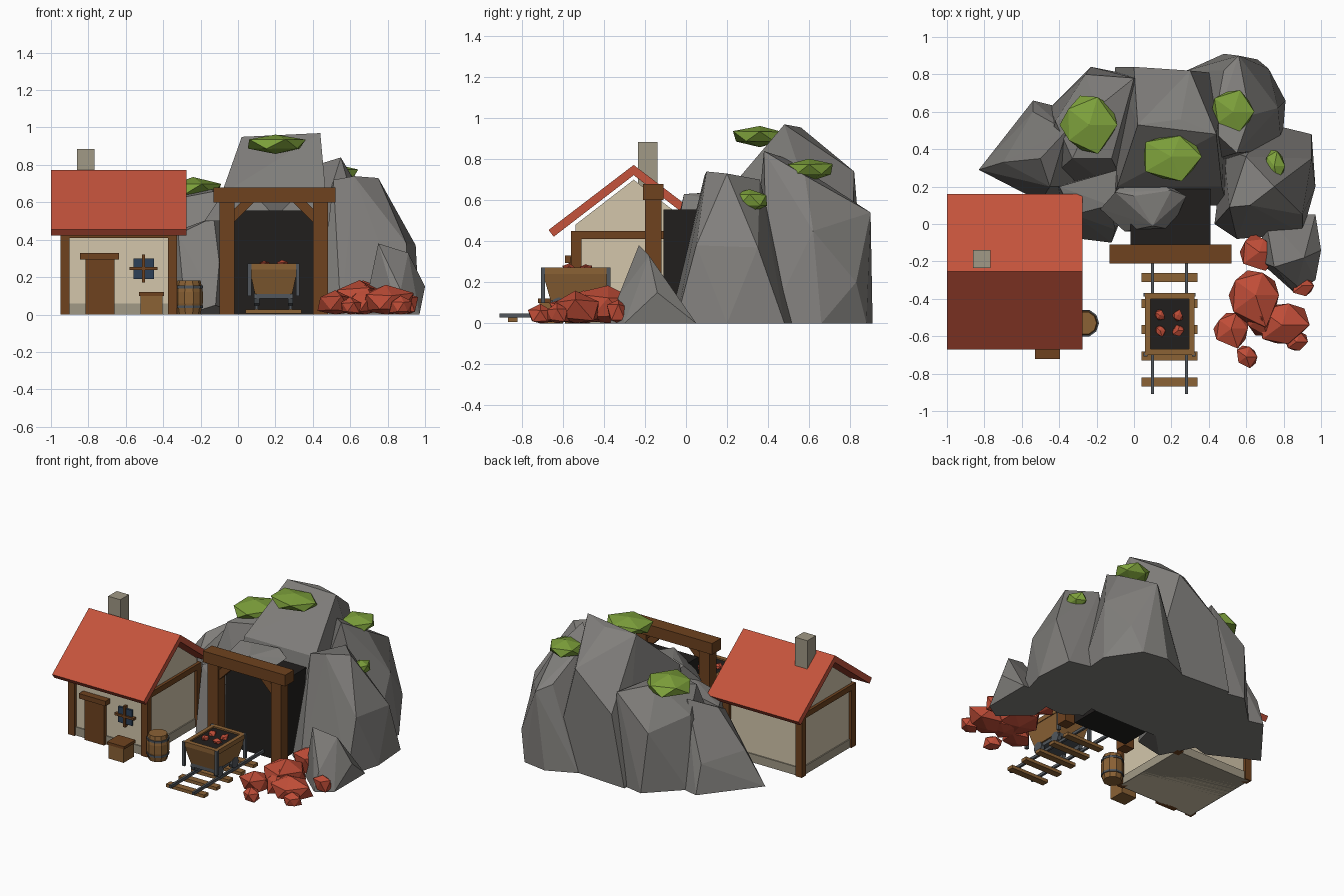
import bpy, bmesh, random
from math import sin, cos, pi
from mathutils import Vector, Matrix

if "Cube" in bpy.data.objects:
    bpy.data.objects.remove(bpy.data.objects["Cube"])

random.seed(4)

def material(name, r, g, b):
    m = bpy.data.materials.new(name)
    m.diffuse_color = [(c / 255) ** 2.2 for c in (r, g, b)] + [1]
    m.use_nodes = True
    m.node_tree.nodes["Principled BSDF"].inputs["Base Color"].default_value = m.diffuse_color
    return m

STONE = material("stone", 128, 126, 123)
GRASS = material("grass", 125, 160, 62)
ROOF = material("roof_red", 195, 84, 62)
ORE = material("ore_red", 190, 78, 58)
PLASTER = material("plaster", 210, 197, 170)
MASONRY = material("masonry", 160, 152, 133)
TIMBER = material("timber", 110, 68, 36)
PLANK = material("plank", 138, 98, 56)
DARK = material("dark", 38, 36, 35)
METAL = material("metal", 82, 87, 92)
GLASS = material("glass", 48, 66, 88)

def finish(name, bm, mat):
    bmesh.ops.recalc_face_normals(bm, faces=bm.faces)
    me = bpy.data.meshes.new(name)
    bm.to_mesh(me)
    bm.free()
    me.materials.append(mat)
    ob = bpy.data.objects.new(name, me)
    bpy.context.collection.objects.link(ob)
    return ob

def hull(name, pts, mat):
    bm = bmesh.new()
    for p in pts:
        bm.verts.new(p)
    bmesh.ops.convex_hull(bm, input=bm.verts[:])
    loose = [v for v in bm.verts if not v.link_faces]
    bmesh.ops.delete(bm, geom=loose, context='VERTS')
    bmesh.ops.dissolve_limit(bm, angle_limit=0.01, verts=bm.verts[:], edges=bm.edges[:])
    return finish(name, bm, mat)

def box(name, x0, x1, y0, y1, z0, z1, mat, tilt=0):
    """Axis-aligned box, optionally tilted about its own y axis."""
    c = Vector(((x0 + x1) / 2, (y0 + y1) / 2, (z0 + z1) / 2))
    rot = Matrix.Rotation(tilt, 3, 'Y')
    pts = [c + rot @ (Vector((x, y, z)) - c) for x in (x0, x1) for y in (y0, y1) for z in (z0, z1)]
    return hull(name, pts, mat)

def prism(name, profile, x0, x1, mat):
    """Extrude a (y, z) profile along x."""
    bm = bmesh.new()
    f = bm.faces.new([bm.verts.new((x0, y, z)) for y, z in profile])
    ext = bmesh.ops.extrude_face_region(bm, geom=[f])
    moved = [v for v in ext['geom'] if isinstance(v, bmesh.types.BMVert)]
    bmesh.ops.translate(bm, verts=moved, vec=(x1 - x0, 0, 0))
    if not any(len(g.verts) == len(profile) and all(abs(v.co.x - x0) < 1e-6 for v in g.verts) for g in bm.faces):
        bm.faces.new([v for v in bm.verts if abs(v.co.x - x0) < 1e-6])
    return finish(name, bm, mat)

def rings(name, x, y, levels, mat, n=10):
    """Stacked round rings of (z, radius)."""
    return hull(name, [(x + r * cos(2 * pi * i / n), y + r * sin(2 * pi * i / n), z)
                       for z, r in levels for i in range(n)], mat)

def lump(name, loc, size, mat, jitter=0.2, floor=True):
    """Jittered low-poly boulder."""
    bm = bmesh.new()
    bmesh.ops.create_icosphere(bm, subdivisions=1, radius=1)
    for v in bm.verts:
        v.co *= 1 + random.uniform(-jitter, jitter)
        v.co = Vector([l + c * s for l, c, s in zip(loc, v.co, size)])
        if floor:
            v.co.z = max(0, v.co.z)
    return finish(name, bm, mat)

# Mountain crags
hull("main_crag", [(-.15, .1, 0), (.5, .1, 0), (.5, .8, 0), (-.1, .84, 0), (-.09, .2, .64), (.47, .2, .64),
                   (.02, .53, .95), (.25, .56, .955), (.44, .48, .97), (0, .84, .5), (.3, .82, .74)], STONE)
hull("left_crag", [(-.5, .2, 0), (0, .1, 0), (.07, .78, 0), (-.23, .84, 0), (-.45, .62, 0), (-.33, .35, .62),
                   (-.12, .35, .66), (-.2, .62, .69), (0, .78, .64), (-.26, .8, .42), (-.42, .55, .5)], STONE)
hull("far_left_crag", [(-.83, .29, 0), (-.5, .12, 0), (-.2, .2, 0), (-.54, .66, 0), (-.3, .6, 0), (-.7, .33, .24),
                       (-.5, .35, .5), (-.54, .6, .2), (-.36, .5, .58), (-.45, .2, .42)], STONE)
hull("front_left_crag", [(-.28, -.08, 0), (-.12, -.1, .05), (-.1, -.03, .28), (-.32, .05, .43), (-.13, .1, .52),
                         (-.42, .2, 0), (0, .2, 0), (-.4, .2, .42), (-.05, .3, .55)], STONE)
hull("ledge_boulder", [(-.18, .08, .5), (-.05, -.04, .5), (.2, -.03, .52), (.28, .15, .6), (.2, .18, .64),
                       (0, .15, .64), (.1, -.01, .63), (-.1, .17, .62), (.02, .3, .5)], STONE)
hull("back_right_crag", [(.28, .3, 0), (.28, .82, 0), (.48, .91, 0), (.66, .88, 0), (.81, .66, 0), (.79, .4, 0),
                         (.55, .38, .84), (.42, .5, .8), (.48, .82, .58), (.56, .9, .54), (.72, .83, .2),
                         (.77, .62, .45), (.62, .58, .72)], STONE)
hull("right_crag", [(.43, 0, 0), (.55, -.08, 0), (.9, -.05, 0), (.97, .2, 0), (.95, .48, 0), (.7, .54, 0),
                    (.48, .4, 0), (.51, .09, .72), (.62, .1, .74), (.75, .2, .73), (.95, .35, .37),
                    (.9, .05, .38), (.6, .36, .7)], STONE)
hull("small_right_crag", [(.67, -.2, 0), (.86, -.37, 0), (.97, -.3, 0), (1, -.14, .15), (.97, .05, 0), (.7, .05, 0),
                          (.75, -.23, .38), (.91, -.18, .33), (.87, -.33, .13)], STONE)

# Grass tufts
for i, (loc, size) in enumerate([((.2, .36, .91), (.18, .14, .055)), ((-.24, .53, .67), (.16, .17, .06)),
                                 ((.53, .6, .75), (.125, .125, .055)), ((.75, .31, .6), (.06, .1, .06))]):
    lump(f"grass_{i}", loc, size, GRASS, .12, False)

# Mine entrance
box("tunnel", -.02, .41, -.11, .3, 0, .555, DARK)
for side in (-1, 1):
    c = .19 + side * .25
    box("entrance_post", c - .04, c + .04, -.2, -.12, 0, .6, TIMBER)
    c = .19 + side * .18
    box("entrance_brace", c - .025, c + .025, -.185, -.135, .48, .64, TIMBER, -side * pi / 4)
box("entrance_lintel", -.13, .52, -.21, -.11, .6, .68, TIMBER)

# Track
for y in (-.845, -.705, -.565, -.425, -.285):
    box("sleeper", .04, .34, y - .024, y + .024, .005, .028, PLANK)
for x in (.1, .28):
    box("rail", x - .008, x + .008, -.91, -.1, .028, .048, METAL)

# Mine cart
hull("cart_body", [(x, y, .25) for x in (.06, .32) for y in (-.7, -.37)] +
     [(x, y, .11) for x in (.09, .29) for y in (-.66, -.41)], PLANK)
for x in (.06, .295):
    box("cart_side_rim", x, x + .028, -.7, -.37, .24, .272, PLANK)
for y in (-.7, -.4):
    box("cart_end_rim", .06, .32, y, y + .032, .24, .272, PLANK)
box("cart_load", .085, .3, -.67, -.4, .24, .262, DARK)
box("cart_chassis", .1, .28, -.66, -.41, .085, .112, METAL)
for x in (.062, .32):
    for y in (-.698, -.378):
        box("cart_corner_strap", x - .01, x + .01, y - .01, y + .01, .1, .272, METAL)
for x in (.1, .28):
    for y in (-.62, -.45):
        prism("cart_wheel", [(y + .04 * cos(k * pi / 4), .087 + .04 * sin(k * pi / 4)) for k in range(8)],
              x - .014, x + .014, METAL)
for x in (.14, .235):
    for y in (-.57, -.49):
        lump("cart_ore", (x, y, .268), (.03, .032, .022), ORE, .25, False)

# Ore heap
for x, y, r, h in [(.65, -.38, .17, .2), (.79, -.54, .14, .16), (.52, -.56, .11, .14), (.6, -.71, .06, .09),
                   (.87, -.63, .06, .1), (.67, -.15, .1, .2), (.9, -.33, .06, .13), (.68, -.5, .1, .15)]:
    lump("ore_rock", (x, y, h * .4), (r, r, h * .6), ORE)

# House walls and roof
M = -.255
prism("house_walls", [(M - .285, 0), (M + .285, 0), (M + .285, .48), (M, .7), (M - .285, .48)], -.93, -.345, PLASTER)
box("house_footing", -.938, -.337, M - .293, M + .293, 0, .06, MASONRY)
prism("roof", [(M - .415, .455), (M, .772), (M + .415, .455), (M + .39, .422), (M, .722), (M - .39, .422)],
      -1, -.275, ROOF)
box("chimney", -.862, -.766, -.235, -.138, .6, .885, MASONRY)

# House timber frame
for x in (-.95, -.375):
    for y in (M - .305, M + .255):
        box("corner_post", x, x + .05, y, y + .05, 0, .45, TIMBER)
    box("gable_beam", x, x + .05, M - .305, M + .305, .41, .45, TIMBER)
for y in (M - .3, M + .26):
    box("eave_beam", -.95, -.325, y, y + .04, .41, .45, TIMBER)

# Door and window
box("door", -.815, -.66, -.57, -.53, 0, .3, TIMBER)
box("door_lintel", -.845, -.635, -.59, -.53, .295, .33, TIMBER)
box("window_pane", -.56, -.45, -.555, -.53, .19, .3, GLASS)
box("window_bar_horizontal", -.58, -.43, -.565, -.54, .237, .253, TIMBER)
box("window_bar_vertical", -.513, -.497, -.565, -.54, .17, .32, TIMBER)

# Crate and barrel
box("crate", -.522, -.403, -.715, -.6, 0, .105, PLANK)
box("crate_lid", -.53, -.395, -.722, -.593, .1, .12, TIMBER)
rings("barrel", -.262, -.53, [(0, .062), (.06, .074), (.12, .074), (.182, .062)], PLANK)
for z in (.035, .14):
    rings("barrel_hoop", -.262, -.53, [(z, .075), (z + .014, .075)], METAL)
